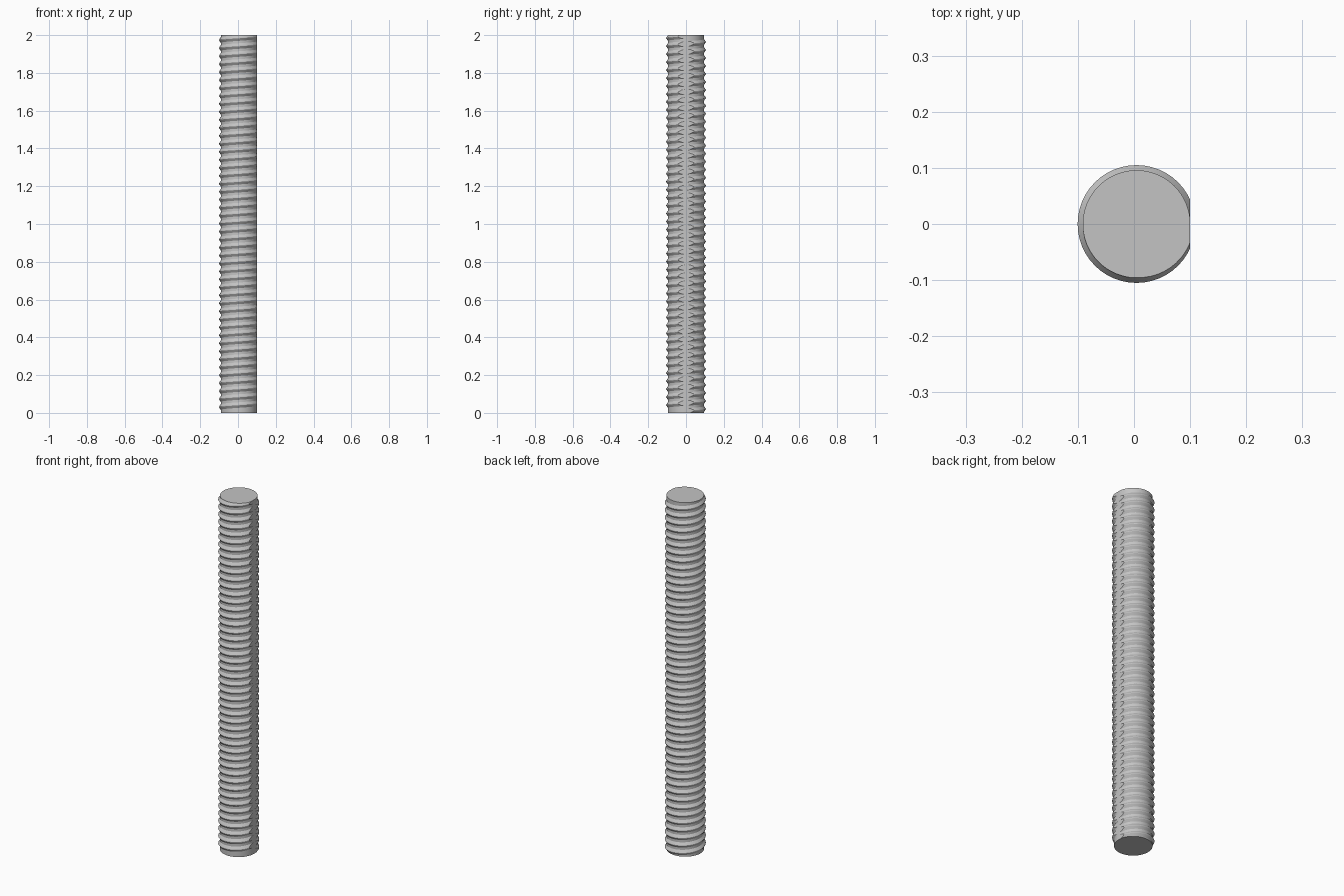
import bpy, bmesh, math
from mathutils import Vector

cube = bpy.data.objects.get("Cube")
if cube:
    bpy.data.objects.remove(cube, do_unlink=True)

CENTRE_X = 0.0045
CORE_R, CREST_R, ROOT_R = 0.0958, 0.105, 0.094
LENGTH, FLAT_X = 2.0, 0.1
START_Z, TURNS, STEPS = 0.01, 47, 48
PITCH = (LENGTH - 0.005 - START_Z) / TURNS

steel = bpy.data.materials.new("plain grey steel")
steel.use_nodes = True
colour = (0.55, 0.55, 0.55, 1)
steel.diffuse_color = colour
steel.node_tree.nodes["Principled BSDF"].inputs["Base Color"].default_value = colour


def trim(bm, point, normal):
    """Cut away everything beyond a plane and close the openings."""
    geom = bm.verts[:] + bm.edges[:] + bm.faces[:]
    bmesh.ops.bisect_plane(bm, geom=geom, dist=1e-6, plane_co=Vector(point),
                           plane_no=Vector(normal), clear_outer=True)
    rim = [e for e in bm.edges if e.is_boundary]
    if rim:
        bmesh.ops.holes_fill(bm, edges=rim, sides=0)


def finish(bm, name):
    bmesh.ops.recalc_face_normals(bm, faces=bm.faces[:])
    mesh = bpy.data.meshes.new(name)
    bm.to_mesh(mesh)
    bm.free()
    obj = bpy.data.objects.new(name, mesh)
    bpy.context.collection.objects.link(obj)
    mesh.materials.append(steel)
    bpy.ops.object.select_all(action='DESELECT')
    obj.select_set(True)
    bpy.context.view_layer.objects.active = obj
    bpy.ops.object.shade_smooth_by_angle(angle=math.radians(18))
    return obj


# Plain round core
bm = bmesh.new()
bmesh.ops.create_cone(bm, cap_ends=True, segments=96, radius1=CORE_R,
                      radius2=CORE_R, depth=LENGTH)
bmesh.ops.translate(bm, verts=bm.verts[:], vec=(CENTRE_X, 0, LENGTH / 2))
trim(bm, (FLAT_X, 0, 0), (1, 0, 0))
finish(bm, "rod_core")

# Right-handed thread: a ridge profile swept up a helix
half_root, half_crest = 0.0175, 0.0015
profile = [(ROOT_R, -half_root), (CREST_R, -half_crest),
           (CREST_R, half_crest), (ROOT_R, half_root)]
bm = bmesh.new()
previous = None
for i in range(TURNS * STEPS + 1):
    a = math.tau * i / STEPS
    z = START_Z + PITCH * i / STEPS
    ring = [bm.verts.new((CENTRE_X + r * math.cos(a), r * math.sin(a), z + dz))
            for r, dz in profile]
    if previous:
        for k in range(4):
            n = (k + 1) % 4
            bm.faces.new((previous[k], previous[n], ring[n], ring[k]))
    else:
        bm.faces.new(ring)
    previous = ring
bm.faces.new(previous)
bmesh.ops.recalc_face_normals(bm, faces=bm.faces[:])

# Trim the thread to both rod ends and the flat on the left side
trim(bm, (0, 0, 0), (0, 0, -1))
trim(bm, (0, 0, LENGTH), (0, 0, 1))
trim(bm, (FLAT_X, 0, 0), (1, 0, 0))
finish(bm, "rod_thread")
